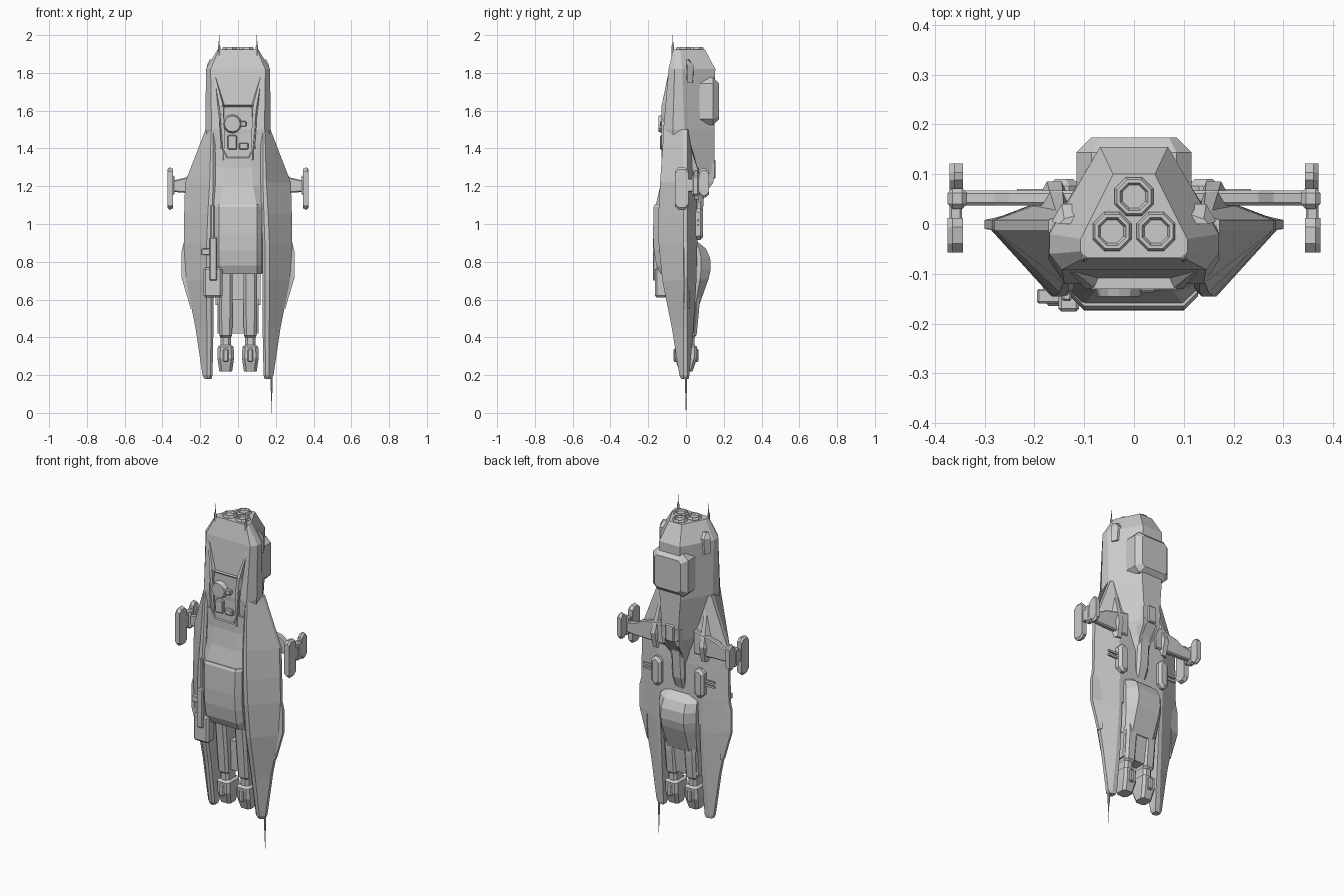
import bpy, bmesh, math
from mathutils import Matrix


def finish(name, bm, mirror=False):
    bmesh.ops.recalc_face_normals(bm, faces=bm.faces)
    me = bpy.data.meshes.new(name)
    bm.to_mesh(me)
    bm.free()
    ob = bpy.data.objects.new(name, me)
    bpy.context.collection.objects.link(ob)
    if mirror:
        ob.modifiers.new("mirror", 'MIRROR')
    return ob


def loft(name, rings, mirror=False):
    bm = bmesh.new()
    vs = [[bm.verts.new(p) for p in r] for r in rings]
    n = len(rings[0])
    for a, b in zip(vs, vs[1:]):
        for i in range(n):
            bm.faces.new((a[i], a[(i + 1) % n], b[(i + 1) % n], b[i]))
    bm.faces.new(vs[0])
    bm.faces.new(vs[-1])
    return finish(name, bm, mirror)


def sym(z, *half):
    """Closed ring at height z from a half profile of (x, y)."""
    return [(x, y, z) for x, y in half] + [(-x, y, z) for x, y in reversed(half)]


def ring(z, *pts):
    return [(x, y, z) for x, y in pts]


def octo(w, h, c):
    """Chamfered rectangle around the origin."""
    return [(w - c, -h), (w, -h + c), (w, h - c), (w - c, h),
            (-w + c, h), (-w, h - c), (-w, -h + c), (-w + c, -h)]


def plate(name, cx, cz, w, h, c, y0, y1, shrink=0.012, mirror=False):
    """Chamfered slab lying in xz with a bevelled face at y1."""
    ym = y1 + (shrink if y1 < y0 else -shrink)
    big = octo(w, h, c)
    small = octo(w - shrink, h - shrink, max(c - shrink / 2, .003))
    return loft(name, [[(cx + x, y, cz + z) for x, z in o]
                       for y, o in ((y0, big), (ym, big), (y1, small))], mirror)


def block(name, x0, x1, y0, y1, z0, z1, ch=0.005, mirror=False):
    bm = bmesh.new()
    m = Matrix.Translation(((x0 + x1) / 2, (y0 + y1) / 2, (z0 + z1) / 2))
    bmesh.ops.create_cube(bm, size=1, matrix=m @ Matrix.Diagonal((x1 - x0, y1 - y0, z1 - z0, 1)))
    if ch:
        bmesh.ops.bevel(bm, geom=bm.edges[:], offset=ch, segments=1, affect='EDGES')
    return finish(name, bm, mirror)


def tube(name, cx, cy, profile, sides=8, mirror=False):
    """Turned part along z from (radius, z) pairs."""
    a = [math.tau * (i + .5) / sides for i in range(sides)]
    return loft(name, [[(cx + r * math.cos(t), cy + r * math.sin(t), z) for t in a]
                       for r, z in profile], mirror)


# Rear engine hull, tapering to the dorsal spine
loft("engine_hull", [
    sym(1.925, (.10, -.068), (.107, -.055), (.107, -.03), (.042, .10)),
    sym(1.82, (.145, -.092), (.17, -.06), (.17, -.02), (.068, .155)),
    sym(1.50, (.14, -.12), (.172, -.07), (.168, -.01), (.068, .15)),
    sym(1.25, (.10, -.10), (.13, -.06), (.12, 0), (.05, .15)),
    sym(1.17, (.08, -.09), (.10, -.05), (.09, .01), (.042, .10)),
    sym(1.06, (.06, -.08), (.07, -.04), (.06, .02), (.03, .06))])

# Three nozzles
for i, (x, y) in enumerate(((0, .055), (.044, -.015), (-.044, -.015))):
    tube(f"nozzle_{i}", x, y, [(.042, 1.90), (.042, 1.93), (.037, 1.938), (.03, 1.938), (.025, 1.928)])

# Dorsal box, notch block and spine
plate("dorsal_box", 0, 1.65, .115, .125, .03, .07, .174, .03)
plate("tail_notch", 0, 1.29, .028, .05, .006, .12, .157, .006)
loft("dorsal_spine", [sym(1.22, (.04, .03), (.04, .085), (.025, .10)),
                      sym(1.0, (.04, .03), (.04, .07), (.025, .085)),
                      sym(.93, (.03, .03), (.03, .055), (.02, .06))])
loft("tail_fork", [ring(1.32, (.03, .09), (.075, .09), (.06, .153), (.035, .153)),
                   ring(1.22, (.028, .07), (.07, .06), (.055, .145), (.035, .145)),
                   ring(1.12, (.025, .04), (.04, .04), (.035, .07), (.028, .07))], True)

# Side vents on the engine hull
loft("side_vent", [ring(1.87, (.11, 0), (.15, 0), (.14, .01), (.11, .02)),
                   ring(1.84, (.12, 0), (.165, .005), (.145, .04), (.11, .04)),
                   ring(1.75, (.12, 0), (.165, .005), (.148, .035), (.11, .04))], True)

# Wing halves running down into the side prongs
loft("wing", [
    ring(z, (xo, -.012), (xo, .008), (xb, yb), (xi, yb), (xi, yr + .01), (xi + .012, yr), (xr, yr))
    for z, xo, xb, yb, xi, xr, yr in (
        (1.50, .172, .160, .012, .12, .142, -.118),
        (1.22, .280, .150, .055, .12, .150, -.137),
        (1.05, .285, .150, .06, .125, .160, -.146),
        (.90, .287, .150, .06, .13, .166, -.145),
        (.70, .275, .150, .055, .13, .168, -.125),
        (.45, .225, .155, .04, .13, .165, -.075),
        (.20, .188, .165, .018, .135, .165, -.035),
        (.18, .178, .16, .014, .14, .16, -.025))], True)
loft("wing_edge", [ring(z, (.24, -.018), (x, -.01), (x, .008), (.24, .022))
                   for z, x in ((.93, .28), (.85, .30), (.72, .30), (.55, .25))], True)

# Centre body between the wings
loft("centre_body", [
    sym(1.40, (.06, -.125), (.13, -.115), (.13, .02)),
    sym(1.30, (.07, -.125), (.135, -.11), (.135, .045)),
    sym(1.20, (.08, -.137), (.14, -.115), (.14, .055)),
    sym(1.09, (.10, -.162), (.14, -.125), (.14, .06)),
    sym(.90, (.10, -.14), (.135, -.12), (.135, .06)),
    sym(.74, (.10, -.11), (.132, -.09), (.132, .055))])
loft("front_box", [sym(z, (.10, y), (.128, y + .028), (.128, -.07)) for z, y in
                   ((1.105, -.165), (1.09, -.172), (.95, -.174), (.86, -.170), (.78, -.157), (.735, -.135))])

# Sensor panel with recess on the hull front
bm = bmesh.new()
half = [(.085, 1.63), (.098, 1.53), (.09, 1.42), (.06, 1.35)]
front = [(x, -.13, z) for x, z in half] + [(-x, -.13, z) for x, z in reversed(half)]
face = bm.faces.new([bm.verts.new(p) for p in front])
base = bmesh.ops.extrude_face_region(bm, geom=[face])
bmesh.ops.translate(bm, vec=(0, .05, 0), verts=[g for g in base["geom"] if isinstance(g, bmesh.types.BMVert)])
face = min(bm.faces, key=lambda f: f.calc_center_median().y)
bmesh.ops.inset_region(bm, faces=[face], thickness=.014)
bmesh.ops.translate(bm, vec=(0, .012, 0), verts=face.verts)
finish("sensor_panel", bm)
loft("panel_rail", [ring(1.78, (.118, -.09), (.125, -.09), (.128, -.096), (.12, -.097)),
                    ring(1.62, (.06, -.09), (.115, -.09), (.098, -.13), (.078, -.13)),
                    ring(1.34, (.07, -.09), (.12, -.09), (.075, -.127), (.065, -.127))], True)
bm = bmesh.new()
bmesh.ops.create_cone(bm, cap_ends=True, segments=12, radius1=.052, radius2=.042, depth=.035,
                      matrix=Matrix.Translation((-.03, -.128, 1.53)) @ Matrix.Rotation(math.pi / 2, 4, 'X'))
finish("sensor_eye", bm)
block("sensor_stem", .01, .045, -.138, -.11, 1.515, 1.545)
block("sensor_box_large", -.055, -.005, -.138, -.11, 1.395, 1.47)
block("sensor_box_small", .005, .055, -.135, -.11, 1.395, 1.43)

# Rear hump and keel
loft("rear_hump", [sym(z, (.12, .02), (xs, ys), (xt, y)) for z, xs, ys, xt, y in (
    (.91, .10, .04, .06, .055), (.87, .12, .07, .07, .105), (.82, .122, .08, .075, .128),
    (.76, .122, .08, .075, .131), (.71, .118, .075, .075, .12), (.57, .105, .05, .07, .07))])
loft("rear_keel", [sym(.60, (.11, -.03), (.11, .05), (.08, .068)),
                   sym(.42, (.108, -.02), (.108, .035), (.09, .045))])

# Twin main barrels with stepped clawed muzzles
loft("barrel", [[(.065 + x, y + o, z) for x, y in octo(w, h, .014)] for z, w, h, o in (
    (.80, .036, .085, -.01), (.55, .036, .07, 0), (.41, .034, .056, 0), (.40, .028, .045, 0),
    (.36, .028, .045, 0), (.35, .042, .058, 0), (.29, .044, .058, 0), (.22, .034, .035, 0))], True)
for s in (-1, 1):
    block("muzzle_claw", .05, .08, s * .055 - .012, s * .055 + .012, .27, .34, .006, True)

# Wing struts with roots and tip pods
loft("strut", [[(x, .052 + y, z + h) for y, h in octo(.015, r, .006)]
               for x, z, r in ((.10, 1.23, .07), (.25, 1.215, .05), (.28, 1.205, .04), (.345, 1.20, .03))], True)
loft("strut_root", [ring(1.42, (.13, .0), (.165, .0), (.155, .02), (.14, .025)),
                    ring(1.22, (.12, .03), (.205, .03), (.175, .085), (.145, .085)),
                    ring(1.13, (.12, .03), (.19, .03), (.17, .065), (.145, .065))], True)
block("pod_hub", .335, .374, .03, .072, 1.15, 1.26, .01, True)


def tip_plate(name, y0, y1, z0, z1, inner, outer):
    yc, zc, c = (y0 + y1) / 2, (z0 + z1) / 2, .018
    loft(name, [[(x, yc + y, zc + z) for y, z in octo((y1 - y0) / 2, (z1 - z0) / 2 - g, c)]
                for x, g in ((inner, .008), (outer - .01, 0), (outer, .012))], True)


tip_plate("pod_front_plate", -.057, .012, 1.075, 1.30, .343, .374)
tip_plate("pod_rear_plate", .070, .121, 1.14, 1.295, .343, .370)
block("pod_link", .345, .37, -.01, .09, 1.17, 1.24, .004, True)

# Rear side pods with small twin guns
plate("rear_pod", .14, 1.0, .032, .085, .022, .04, .09, .014, True)
for z in (.995, 1.02):
    block("pod_gun", .16, .235, .06, .07, z - .006, z + .006, 0, True)

# Offset cannon on the front
block("cannon_body", -.183, -.082, -.165, -.10, .61, .77, .012)
block("cannon_barrel", -.152, -.11, -.176, -.12, .70, .93, .006)
block("cannon_mount", -.195, -.14, -.16, -.13, .835, .87, .004)
block("cannon_rail", -.145, -.125, -.155, -.12, .78, 1.10, .004)

# Antennas
tube("tail_antenna", .10, -.07, [(.007, 1.89), (.007, 1.94), (.003, 1.95), (.001, 2.0)], 6, True)
tube("nose_antenna", .178, 0, [(.006, .22), (.006, .12), (.003, .10), (.001, 0)], 6)
